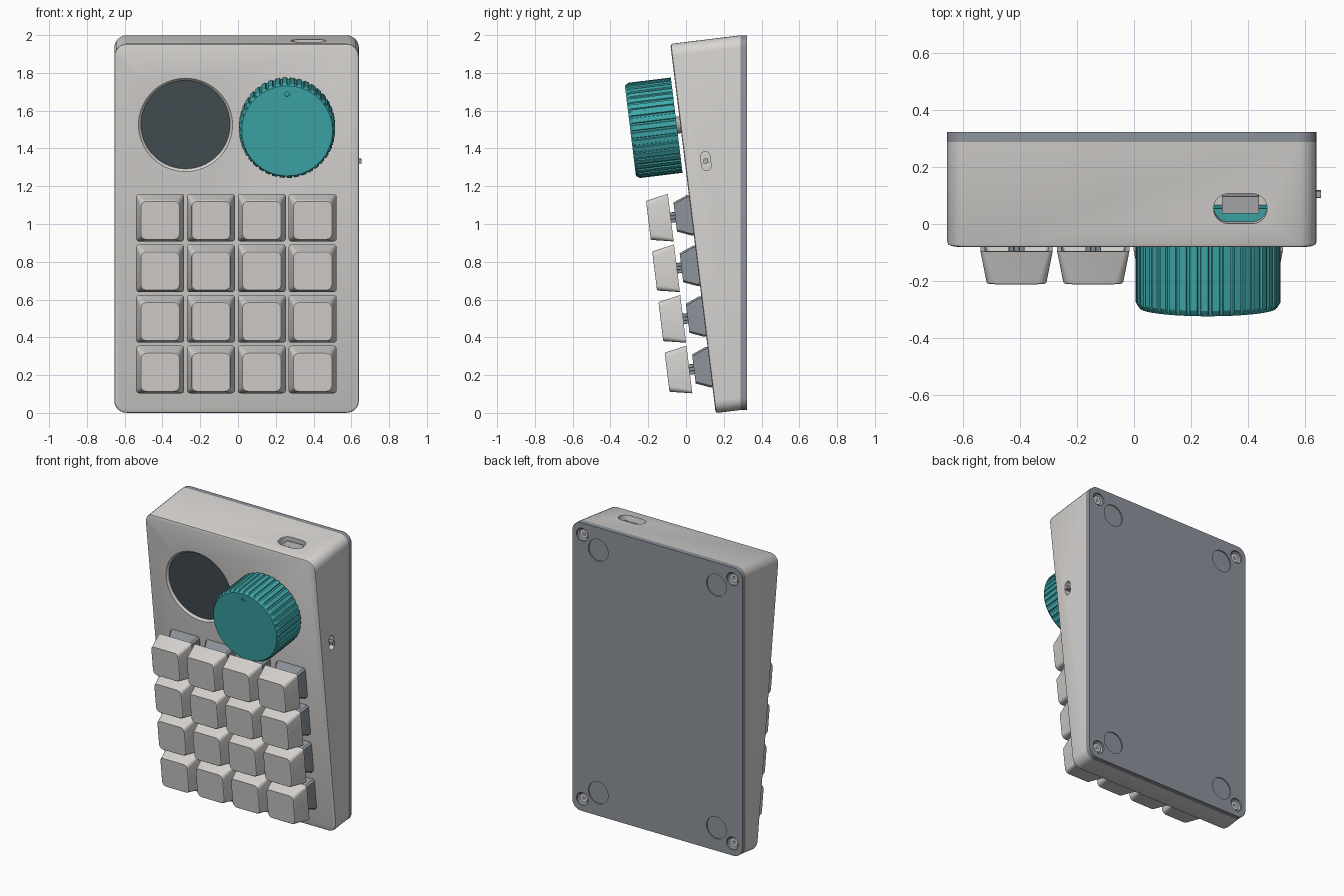
import bpy, bmesh, math
from mathutils import Matrix, Vector

if "Cube" in bpy.data.objects:
    bpy.data.objects.remove(bpy.data.objects["Cube"])

T = Matrix.Translation
R = Matrix.Rotation
TILT = math.radians(7)
# Front panel frame: local x = right, y = up the slope, z = out of the panel
PANEL = T((0, 0.157, -0.001)) @ R(math.pi / 2 + TILT, 4, 'X')
BACK_Y, PLATE_Y = 0.288, 0.323
BODY_X, BODY_W, BODY_H, RAD = -0.0075, 1.295, 1.969, 0.065


def material(name, rgb):
    m = bpy.data.materials.new(name)
    m.diffuse_color = (*rgb, 1)
    m.use_nodes = True
    m.node_tree.nodes["Principled BSDF"].inputs["Base Color"].default_value = m.diffuse_color
    return m


CASE = material("light_grey", (0.68, 0.66, 0.64))
PLATE = material("slate_grey", (0.27, 0.295, 0.33))
TEAL = material("teal", (0.05, 0.40, 0.41))
GLASS = material("dark_glass", (0.06, 0.08, 0.09))
METAL = material("metal_grey", (0.42, 0.42, 0.43))


def rrect(w, h, r, z, seg=4, cx=0, cy=0):
    """Rounded rectangle ring at height z."""
    pts = []
    for k, (sx, sy) in enumerate(((1, 1), (-1, 1), (-1, -1), (1, -1))):
        for i in range(seg + 1):
            a = (k + i / seg) * math.pi / 2
            pts.append(Vector((cx + sx * (w / 2 - r) + r * math.cos(a),
                               cy + sy * (h / 2 - r) + r * math.sin(a), z)))
    return pts


def circle(r, z, n=64):
    return [Vector((r * math.cos(2 * math.pi * i / n),
                    r * math.sin(2 * math.pi * i / n), z)) for i in range(n)]


def loft(name, rings, mat=None, mtx=Matrix()):
    """Skin a stack of rings and cap both ends."""
    bm = bmesh.new()
    vs = [[bm.verts.new(mtx @ p) for p in ring] for ring in rings]
    n = len(vs[0])
    for a, b in zip(vs, vs[1:]):
        for i in range(n):
            j = (i + 1) % n
            bm.faces.new((a[i], a[j], b[j], b[i]))
    bm.faces.new(vs[0][::-1])
    bm.faces.new(vs[-1])
    bmesh.ops.remove_doubles(bm, verts=bm.verts, dist=1e-5)
    bmesh.ops.recalc_face_normals(bm, faces=bm.faces)
    me = bpy.data.meshes.new(name)
    bm.to_mesh(me)
    bm.free()
    if mat:
        me.materials.append(mat)
    ob = bpy.data.objects.new(name, me)
    bpy.context.collection.objects.link(ob)
    return ob


def box(name, w, h, z0, z1, mat, mtx):
    return loft(name, [rrect(w, h, 0.002, z, 1) for z in (z0, z1)], mat, mtx)


def cut(target, rings, mtx):
    """Subtract a lofted cutter, then remove the cutter."""
    cutter = loft("cutter", rings, None, mtx)
    cutter.hide_render = True
    mod = target.modifiers.new("cut", 'BOOLEAN')
    mod.operation, mod.solver, mod.object = 'DIFFERENCE', 'EXACT', cutter
    bpy.context.view_layer.objects.active = target
    bpy.ops.object.modifier_apply(modifier=mod.name)
    bpy.data.objects.remove(cutter)


# Wedge case: tilted rounded front, running back to a vertical plane
def outline(inset, z):
    return rrect(BODY_W - 2 * inset, BODY_H - 2 * inset, RAD - inset, z, 6,
                 BODY_X, BODY_H / 2)


back = []
for p in outline(0, 0):
    w = PANEL @ p
    d = PANEL.to_3x3() @ Vector((0, 0, -1))
    back.append(w + d * ((BACK_Y - w.y) / d.y))
case = loft("case", [[PANEL @ p for p in outline(0.013, 0)],
                     [PANEL @ p for p in outline(0.003, -0.004)],
                     [PANEL @ p for p in outline(0, -0.013)], back], CASE)

# Back plate with screw recesses and foot recesses
rear = [Vector((p.x, PLATE_Y, p.z)) for p in back]
plate = loft("back_plate", [back, rear], PLATE)
for sx in (-1, 1):
    for sz in (-1, 1):
        at = T((BODY_X + sx * 0.572, PLATE_Y, 1.008 + sz * 0.91)) @ R(-math.pi / 2, 4, 'X')
        cut(plate, [circle(0.03, -0.024, 24), circle(0.044, -0.012, 24),
                    circle(0.044, 0.02, 24)], at)
        loft("screw", [circle(0.029, -0.026, 24), circle(0.029, -0.016, 24)], CASE, at)
        loft("screw_socket", [circle(0.014, -0.02, 12), circle(0.014, -0.015, 12)], PLATE, at)
        at = T((BODY_X + sx * 0.45, PLATE_Y, 1.008 + sz * 0.835)) @ R(-math.pi / 2, 4, 'X')
        cut(plate, [circle(0.075, -0.008, 40), circle(0.075, 0.02, 40)], at)

# Round screen in a chamfered recess
at = PANEL @ T((-0.278, 1.537, 0))
cut(case, [circle(0.234, -0.03), circle(0.236, -0.012), circle(0.249, 0), circle(0.249, 0.02)], at)
loft("screen", [circle(0.236, -0.032), circle(0.236, -0.014)], GLASS, at)

# Port slot on top, with circuit board and connector inside
at = PANEL @ T((0.373, 1.80, -0.138)) @ R(-math.pi / 2, 4, 'X')
cut(case, [rrect(0.187, 0.106, 0.052, z, 8) for z in (0, 0.3)], at)
box("circuit_board", 0.19, 0.045, -0.01, 0.11, TEAL, at @ T((0, -0.03, 0)))
box("port_connector", 0.13, 0.06, 0, 0.145, METAL, at @ T((0, 0.01, 0)))

# Side switch slot and its small button
at = PANEL @ T((0.58, 1.331, -0.111)) @ R(math.pi / 2, 4, 'Y')
cut(case, [rrect(0.05, 0.1, 0.0249, z, 8) for z in (0, 0.1)], at)
box("side_button", 0.025, 0.025, -0.01, 0.075, METAL, at)

# Ribbed knob on a short shaft
RIBS = 40


def ribbed(r, depth, z):
    pts = []
    for i in range(RIBS):
        for f, d in ((0, 0), (0.62, 0), (0.7, depth), (0.92, depth)):
            a = 2 * math.pi * (i + f) / RIBS
            pts.append(Vector(((r - d) * math.cos(a), (r - d) * math.sin(a), z)))
    return pts


at = PANEL @ T((0.26, 1.538, 0))
knob = loft("knob", [ribbed(0.254, 0.007, 0.019), ribbed(0.254, 0.007, 0.245),
                     ribbed(0.244, 0, 0.261), ribbed(0.240, 0, 0.266)], TEAL, at)
cut(knob, [circle(0.012, z, 16) for z in (0.256, 0.28)], at @ T((0, 0.195, 0)))
loft("knob_shaft", [circle(0.045, -0.02, 24), circle(0.045, 0.03, 24)], METAL, at)

# Four by four keypad: switch housing, cross stem and hollow keycap
for row in range(4):
    for col in range(4):
        at = PANEL @ T((-0.412 + 0.269 * col, 0.246 + 0.27 * row, 0))
        loft("key_switch", [rrect(0.215, 0.215, 0.01, -0.01, 1),
                            rrect(0.215, 0.215, 0.01, 0.012, 1),
                            rrect(0.155, 0.155, 0.01, 0.086, 1)], PLATE, at)
        box("stem_bar_wide", 0.055, 0.02, 0.08, 0.205, PLATE, at)
        box("stem_bar_tall", 0.02, 0.055, 0.08, 0.205, PLATE, at)
        loft("keycap", [rrect(0.18, 0.18, 0.02, 0.2), rrect(0.222, 0.222, 0.012, 0.11),
                        rrect(0.254, 0.254, 0.016, 0.11), rrect(0.21, 0.21, 0.03, 0.225),
                        rrect(0.203, 0.203, 0.028, 0.229)], CASE, at)

# Smooth the rounded corners, keep the edges sharp
bpy.ops.object.select_all(action='SELECT')
bpy.ops.object.shade_smooth_by_angle(angle=math.radians(25))
